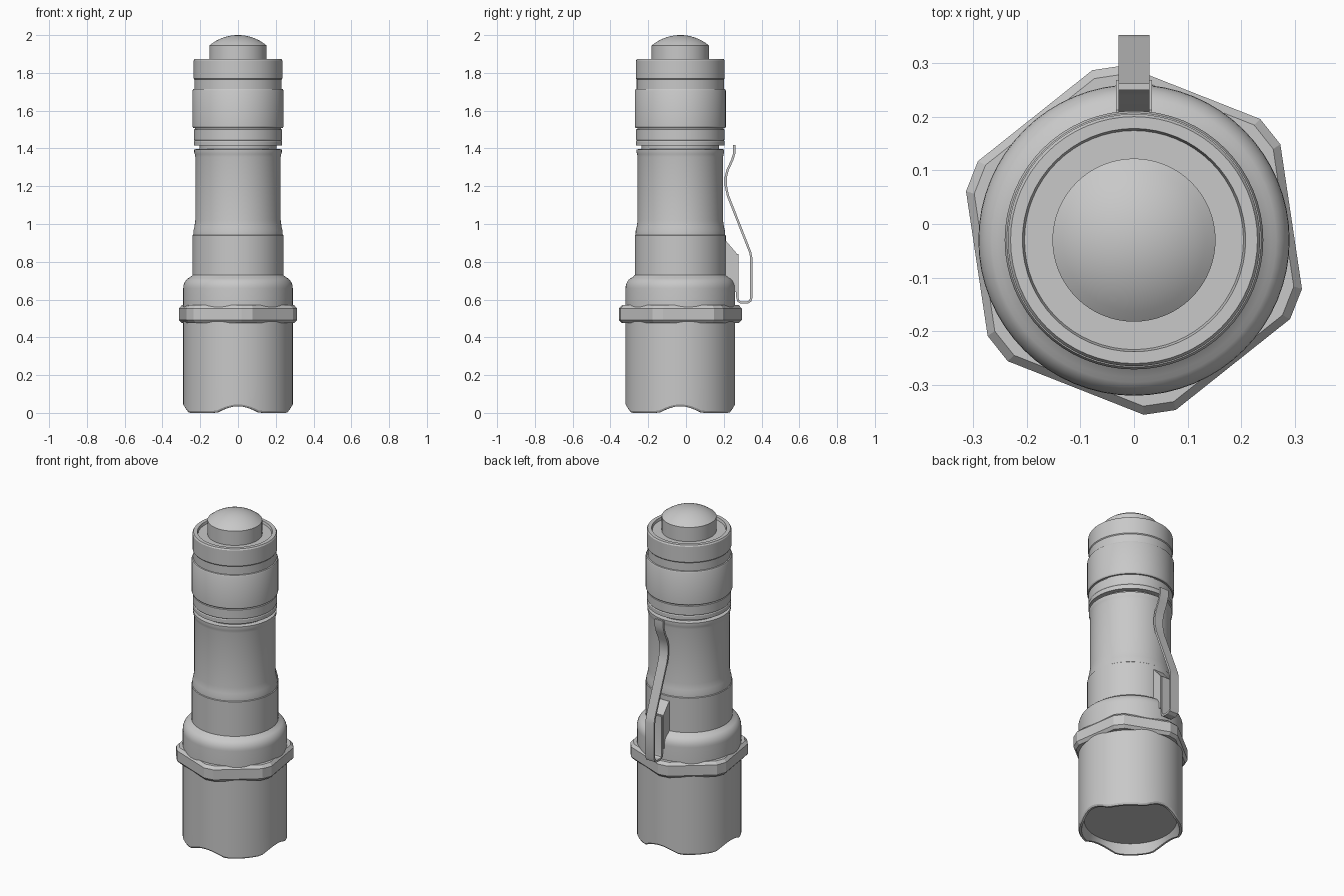
import bpy, bmesh
from math import pi, sin, cos, atan2, radians
from mathutils import Matrix, Vector

old = bpy.data.objects.get("Cube")
if old:
    bpy.data.objects.remove(old, do_unlink=True)

AXIS_Y = -0.03

grey = bpy.data.materials.new("plain grey")
grey.use_nodes = True
grey.diffuse_color = (0.58, 0.58, 0.58, 1)
grey.node_tree.nodes["Principled BSDF"].inputs["Base Color"].default_value = grey.diffuse_color


def finish(name, bm, smooth=True, y=AXIS_Y):
    bmesh.ops.remove_doubles(bm, verts=bm.verts, dist=1e-5)
    bmesh.ops.recalc_face_normals(bm, faces=bm.faces)
    mesh = bpy.data.meshes.new(name)
    bm.to_mesh(mesh)
    bm.free()
    mesh.materials.append(grey)
    obj = bpy.data.objects.new(name, mesh)
    obj.location.y = y
    bpy.context.collection.objects.link(obj)
    if smooth:
        bpy.ops.object.select_all(action='DESELECT')
        obj.select_set(True)
        bpy.context.view_layer.objects.active = obj
        bpy.ops.object.shade_smooth_by_angle(angle=radians(28))
    return obj


def lathe(profile, steps=64):
    """Spin (radius, height) points around the z axis."""
    bm = bmesh.new()
    verts = [bm.verts.new((r, 0, z)) for r, z in profile]
    edges = [bm.edges.new(pair) for pair in zip(verts, verts[1:])]
    bmesh.ops.spin(bm, geom=verts + edges, cent=(0, 0, 0), axis=(0, 0, 1),
                   angle=2 * pi, steps=steps)
    return bm


def extrude_side(outline, half_width):
    """Extrude a closed (y, z) outline along x."""
    bm = bmesh.new()
    face = bm.faces.new([bm.verts.new((-half_width, y, z)) for y, z in outline])
    out = bmesh.ops.extrude_face_region(bm, geom=[face])["geom"]
    bmesh.ops.translate(bm, vec=(2 * half_width, 0, 0),
                        verts=[v for v in out if isinstance(v, bmesh.types.BMVert)])
    return bm


# Head with recessed lens and rounded shoulder
shoulder = [(0.24 + 0.05 * cos(a), 0.66 + 0.06 * sin(a))
            for a in (radians(12 * i) for i in range(7))]
head = lathe([(0, 0.06), (0.257, 0.06), (0.272, 0), (0.284, 0), (0.29, 0.01), (0.29, 0.14),
              (0.29, 0.56)] + shoulder + [(0.24, 0.73), (0, 0.73)])
bmesh.ops.remove_doubles(head, verts=head.verts, dist=1e-5)
# Four scallops in the front rim
for v in head.verts:
    if v.co.z < 0.02:
        a = atan2(v.co.y, v.co.x)
        off = (a + pi / 4) % (pi / 2) - pi / 4
        v.co.z += 0.035 * max(0, cos(off * 90 / 24)) if abs(off) < radians(24) else 0
finish("head", head)

# Six-sided grip ring with blunt, chamfered corners
ring = bmesh.new()
loops = []
for radius, z in ((0.28, 0.475), (0.31, 0.475), (0.326, 0.492),
                  (0.326, 0.553), (0.31, 0.57), (0.28, 0.57)):
    loops.append([ring.verts.new((radius * cos(a), radius * sin(a), z))
                  for k in range(6) for a in (radians(38.5 + 60 * k - 5.3),
                                              radians(38.5 + 60 * k + 5.3))])
for low, high in zip(loops, loops[1:] + loops[:1]):
    for i in range(12):
        j = (i + 1) % 12
        ring.faces.new((low[i], low[j], high[j], high[i]))
finish("grip_ring", ring, smooth=False)

# Battery tube with collar and waist
finish("body_tube", lathe([
    (0, 0.72), (0.241, 0.72), (0.241, 0.94), (0.237, 0.943), (0.236, 0.965), (0.231, 0.985),
    (0.226, 1.02), (0.226, 1.355), (0.229, 1.37), (0.232, 1.38), (0.232, 1.395),
    (0.205, 1.398), (0.205, 1.416), (0, 1.416)]))

# Tail cap with grooves and a shallow recess on top
finish("tail_cap", lathe([
    (0, 1.415), (0.234, 1.415), (0.234, 1.438), (0.231, 1.443), (0.234, 1.448),
    (0.234, 1.5), (0.228, 1.503), (0.228, 1.508), (0.237, 1.508), (0.241, 1.515),
    (0.241, 1.706), (0.237, 1.714), (0.231, 1.716), (0.231, 1.765), (0.235, 1.77),
    (0.235, 1.865), (0.23, 1.873), (0.208, 1.873), (0.204, 1.858), (0, 1.858)]))

# Domed push button
dome = [(0.152 * cos(a), 1.945 + 0.055 * sin(a))
        for a in (radians(10 * i) for i in range(1, 9))]
sphere_r = (0.152 ** 2 + 0.055 ** 2) / (2 * 0.055)
dome = [(r, 2 - sphere_r + (sphere_r ** 2 - r * r) ** 0.5)
        for r in (0.152 * (1 - i / 8) for i in range(9))]
finish("push_button", lathe([(0, 1.85), (0.152, 1.85)] + dome))

# Clip mounting block on the back
finish("clip_block", extrude_side(
    [(0.18, 0.64), (0.268, 0.64), (0.268, 0.845), (0.212, 0.91), (0.18, 0.91)], 0.034),
    smooth=False, y=0)

# Bent spring clip: offset the centre line to both sides
path = [Vector(p) for p in (
    (0.256, 1.418), (0.256, 1.375), (0.245, 1.34), (0.22, 1.285), (0.21, 1.245), (0.21, 1.205),
    (0.222, 1.15), (0.34, 0.85), (0.346, 0.82), (0.346, 0.61), (0.34, 0.592), (0.325, 0.584),
    (0.29, 0.584), (0.277, 0.592), (0.272, 0.61), (0.272, 0.84))]
left, right = [], []
for i, p in enumerate(path):
    t = (path[min(i + 1, len(path) - 1)] - path[max(i - 1, 0)]).normalized()
    n = Vector((-t.y, t.x)) * 0.006
    left.append(p + n)
    right.append(p - n)
finish("spring_clip", extrude_side(left + right[::-1], 0.029), y=0)
